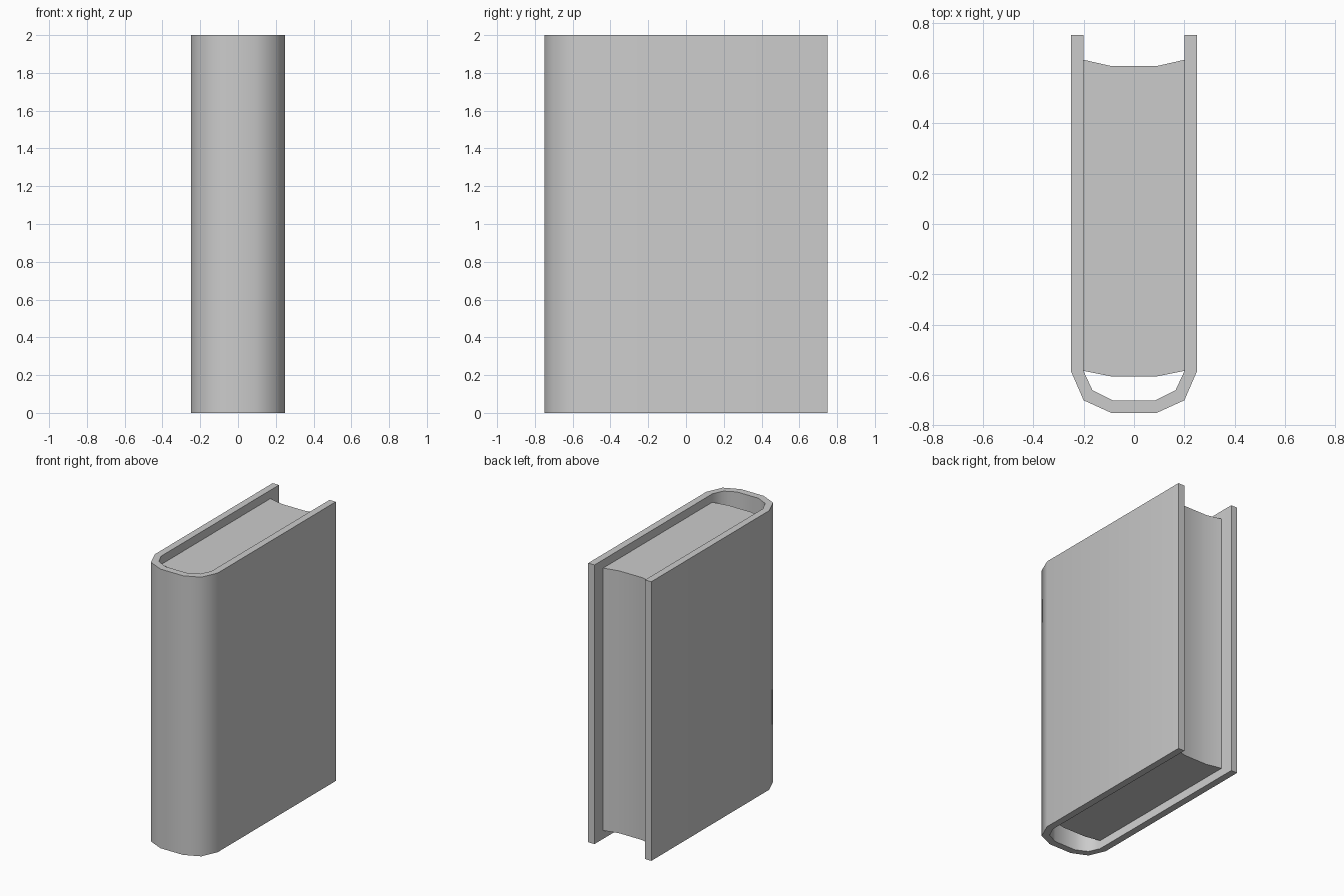
import bpy
import bmesh
import math

if "Cube" in bpy.data.objects:
    bpy.data.objects.remove(bpy.data.objects["Cube"], do_unlink=True)

# Single plain grey material
GREY = (0.6, 0.6, 0.6, 1.0)
grey = bpy.data.materials.new("plain grey")
grey.use_nodes = True
grey.diffuse_color = GREY
bsdf = grey.node_tree.nodes["Principled BSDF"]
bsdf.inputs["Base Color"].default_value = GREY
bsdf.inputs["Roughness"].default_value = 0.6


def mirrored(half):
    """Close a half outline by reflecting it across x = 0."""
    return half + [(-x, y) for x, y in reversed(half)]


def extrude_outline(name, outline, bottom, top):
    """Raise a plan outline into a solid with softly shaded sides."""
    mesh = bpy.data.meshes.new(name)
    bm = bmesh.new()
    base = bm.faces.new([bm.verts.new((x, y, bottom)) for x, y in outline])
    grown = bmesh.ops.extrude_face_region(bm, geom=[base], use_keep_orig=True)
    verts = [g for g in grown["geom"] if isinstance(g, bmesh.types.BMVert)]
    bmesh.ops.translate(bm, verts=verts, vec=(0, 0, top - bottom))
    bmesh.ops.recalc_face_normals(bm, faces=bm.faces)
    bm.to_mesh(mesh)
    bm.free()
    mesh.materials.append(grey)
    obj = bpy.data.objects.new(name, mesh)
    bpy.context.collection.objects.link(obj)
    bpy.ops.object.select_all(action='DESELECT')
    obj.select_set(True)
    bpy.context.view_layer.objects.active = obj
    bpy.ops.object.shade_smooth_by_angle(angle=math.radians(46))
    return obj


# Cover: two boards joined by a rounded spine, open at the back
outer = [(0.25, 0.75), (0.25, -0.585), (0.2, -0.7), (0.09, -0.75)]
inner = [(0.2, 0.75), (0.2, -0.585), (0.165, -0.66), (0.085, -0.7)]
cover = mirrored(outer) + list(reversed(mirrored(inner)))
extrude_outline("cover", cover, 0, 2)

# Page block: bowed towards the spine, hollowed at the fore edge
pages = mirrored([(0.09, 0.627), (0.2, 0.652), (0.2, -0.583), (0.09, -0.605)])
extrude_outline("page_block", pages, 0.06, 1.94)
